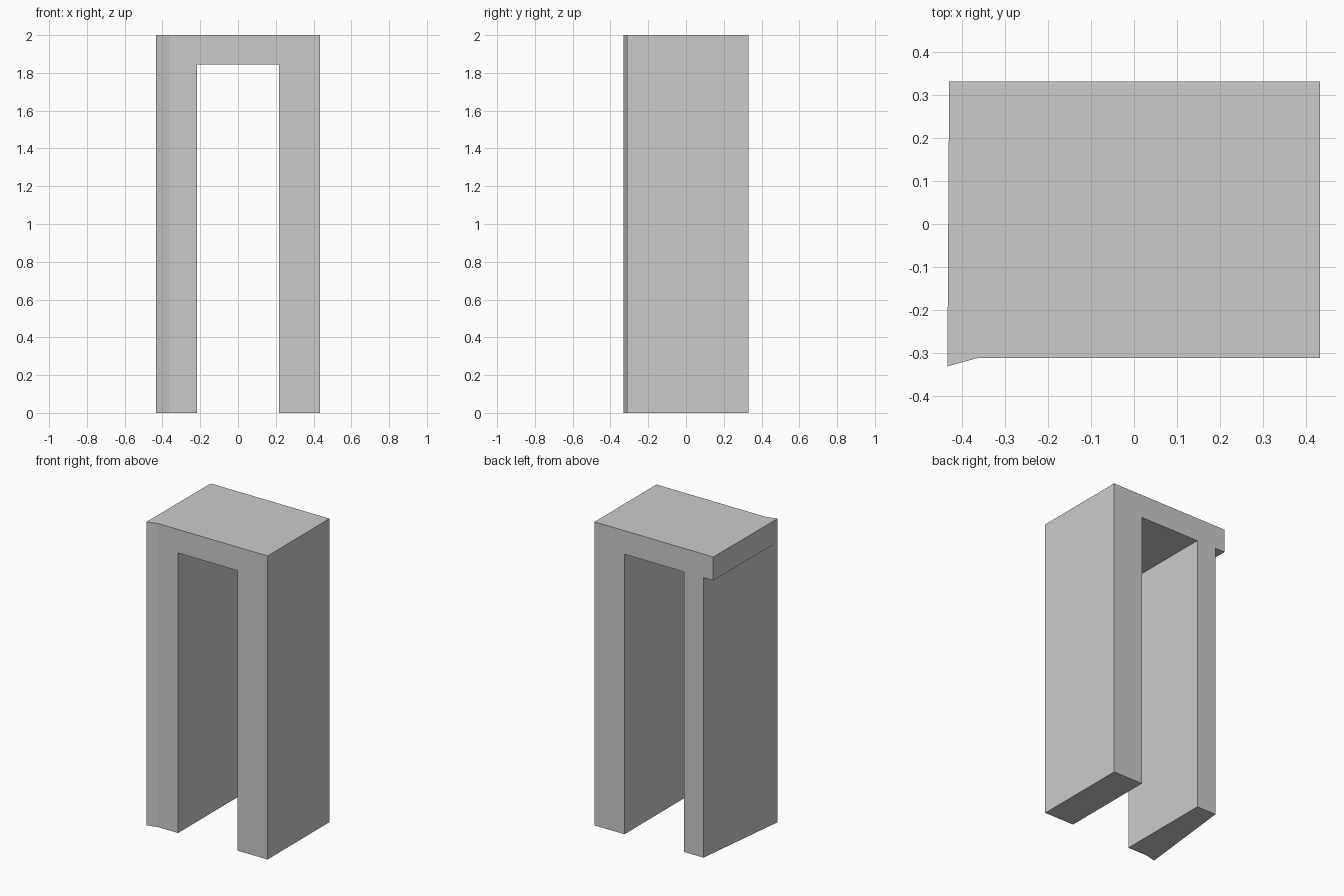
import bpy
import bmesh

if "Cube" in bpy.data.objects:
    bpy.data.objects.remove(bpy.data.objects["Cube"])

H, UNDER = 2.0, 1.845  # overall height, underside of the top slab

# Plan outline, going round the slab
plan = [
    (-0.431, 0.332), (-0.36, 0.332), (-0.218, 0.332), (0.216, 0.332), (0.434, 0.332),
    (0.434, -0.312), (0.216, -0.312), (-0.218, -0.312), (-0.363, -0.312), (-0.435, -0.332),
]
left_leg = [1, 2, 7, 8, 9]     # tapered leg with flared front corner
right_leg = [3, 4, 5, 6]
ceilings = [[0, 1, 9], [2, 3, 6, 7]]   # wedge overhang and doorway ceiling

bm = bmesh.new()


def ring(ids, z):
    return [bm.verts.new((*plan[i], z)) for i in ids]


def walls(a, b):
    n = len(a)
    for i in range(n):
        j = (i + 1) % n
        bm.faces.new((a[i], a[j], b[j], b[i]))


# Top slab
top = ring(range(len(plan)), H)
under = ring(range(len(plan)), UNDER)
bm.faces.new(top)
walls(top, under)
for ids in ceilings:
    bm.faces.new([under[i] for i in ids])

# Legs hang from the slab underside
for ids in (left_leg, right_leg):
    foot = ring(ids, 0.0)
    walls([under[i] for i in ids], foot)
    bm.faces.new(foot)

bmesh.ops.recalc_face_normals(bm, faces=bm.faces[:])
mesh = bpy.data.meshes.new("door_frame")
bm.to_mesh(mesh)
bm.free()
bpy.context.collection.objects.link(bpy.data.objects.new("door_frame", mesh))
